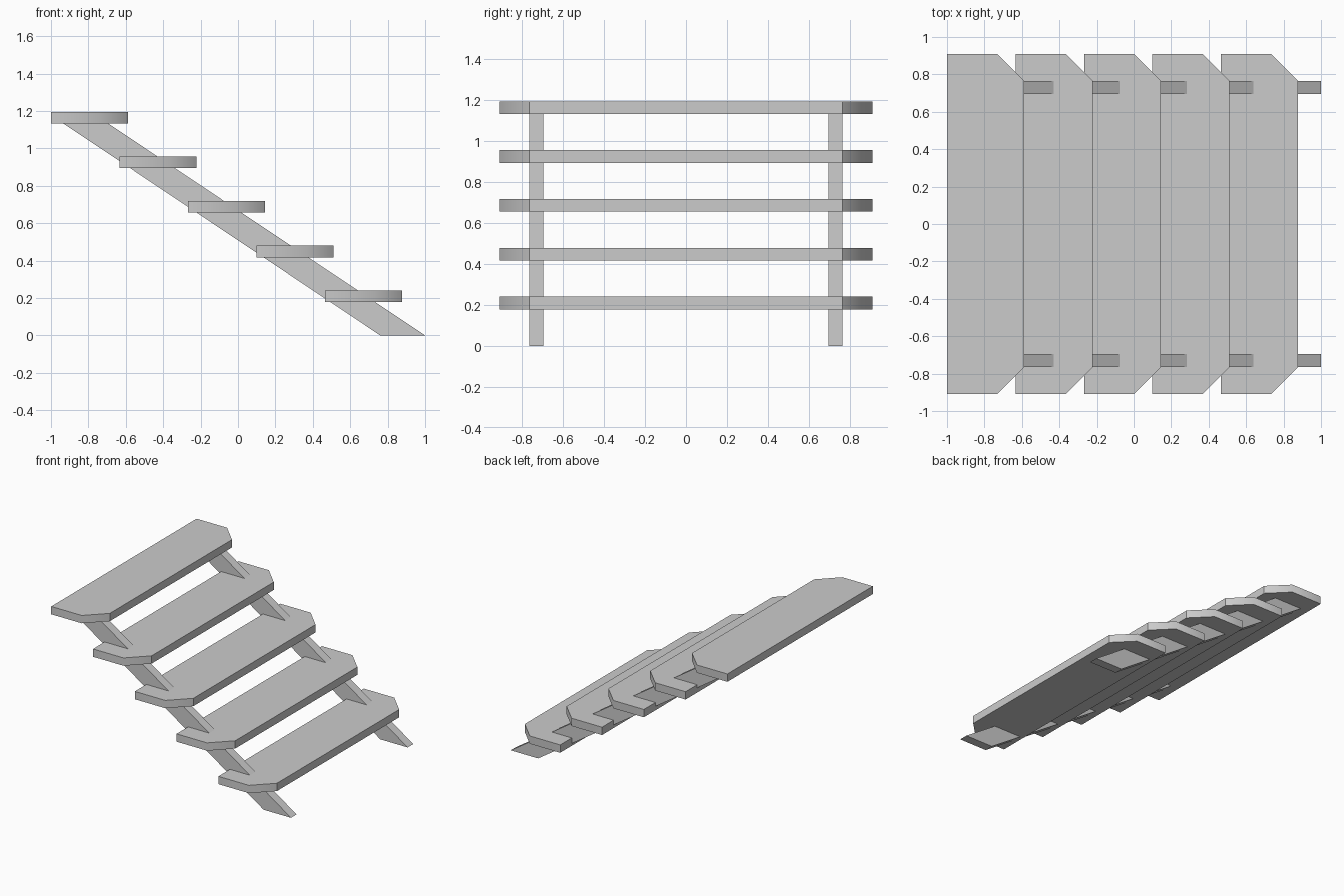
import bpy
import bmesh

cube = bpy.data.objects.get("Cube")
if cube:
    bpy.data.objects.remove(cube, do_unlink=True)

grey = bpy.data.materials.new("light_grey")
grey.use_nodes = True
color = (0.6, 0.6, 0.6, 1)
grey.diffuse_color = color
grey.node_tree.nodes["Principled BSDF"].inputs["Base Color"].default_value = color


def extrude_profile(name, points, offset, location=(0, 0, 0), soft=()):
    """Extrude a closed outline; edges rising from 'soft' corners stay smooth."""
    bm = bmesh.new()
    base = [bm.verts.new(p) for p in points]
    face = bm.faces.new(base)
    result = bmesh.ops.extrude_face_region(bm, geom=[face], use_keep_orig=True)
    top = [v for v in result["geom"] if isinstance(v, bmesh.types.BMVert)]
    bmesh.ops.translate(bm, verts=top, vec=offset)
    bmesh.ops.recalc_face_normals(bm, faces=bm.faces)
    for f in bm.faces:
        f.smooth = True
    for e in bm.edges:
        e.smooth = False
    for i in soft:
        for e in base[i].link_edges:
            if e.other_vert(base[i]) in top:
                e.smooth = True
    mesh = bpy.data.meshes.new(name)
    bm.to_mesh(mesh)
    bm.free()
    mesh.materials.append(grey)
    obj = bpy.data.objects.new(name, mesh)
    obj.location = location
    bpy.context.collection.objects.link(obj)
    return obj


# Treads: boards with both front corners cut off
depth, half, cut, thick = 0.412, 0.91, 0.145, 0.062
outline = [(0, -half, 0), (depth - cut, -half, 0), (depth, cut - half, 0),
           (depth, half - cut, 0), (depth - cut, half, 0), (0, half, 0)]
for i in range(5):
    extrude_profile(f"tread_{i + 1}", outline, (0, 0, thick),
                    (0.465 - 0.3663 * i, 0, 0.179 + 0.2385 * i), soft=(1, 4))

# Stringers: slanted beams running through the treads
top_z = 1.135
side = [(0.76, 0, 0), (1, 0, 0), (-0.697, 0, top_z), (-0.937, 0, top_z)]
for name, y in (("right_stringer", -0.765), ("left_stringer", 0.695)):
    extrude_profile(name, side, (0, 0.07, 0), (0, y, 0))
